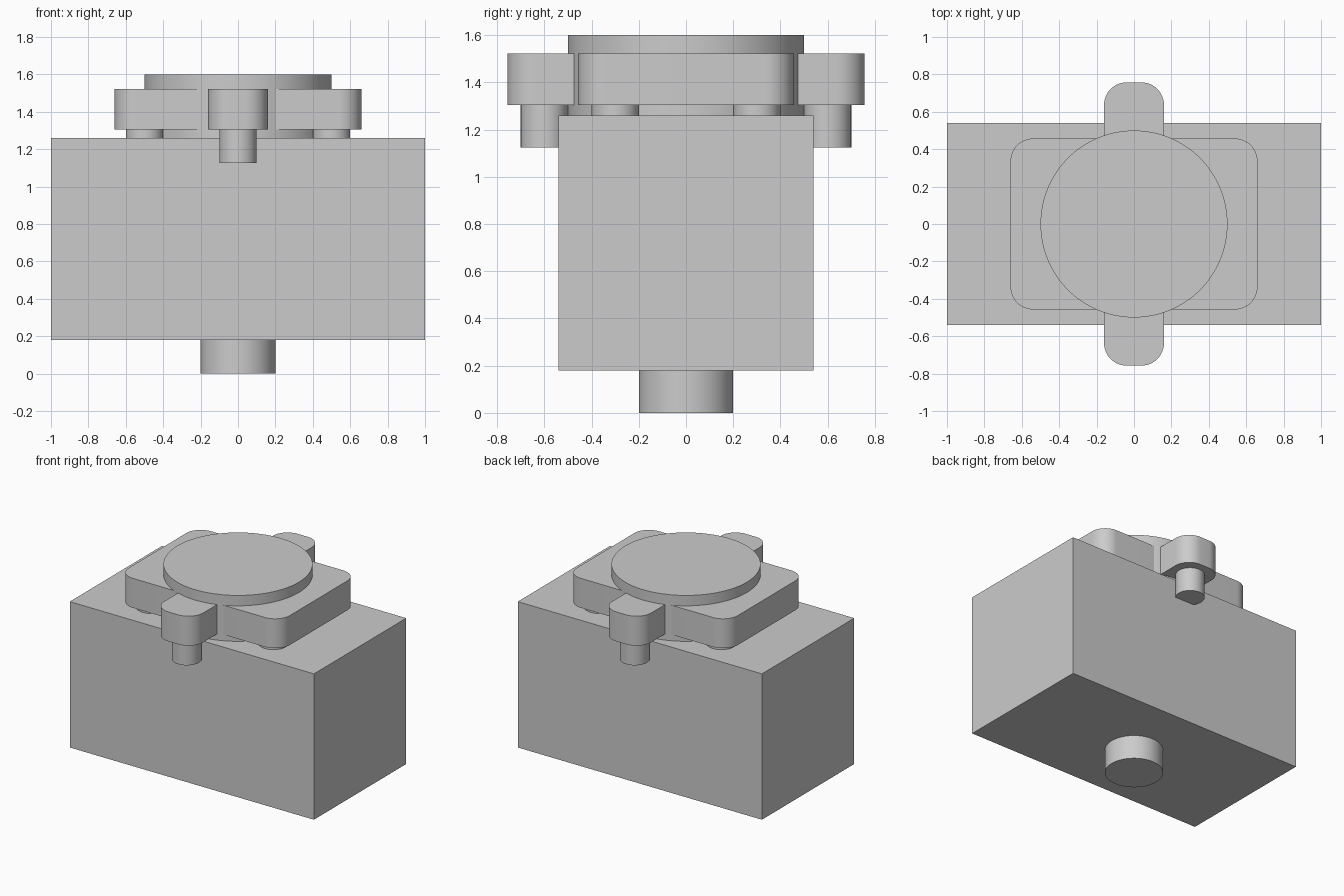
import bpy, bmesh
from math import sin, cos, pi, radians

cube = bpy.data.objects.get("Cube")
if cube:
    bpy.data.objects.remove(cube, do_unlink=True)

grey = bpy.data.materials.new("light_grey")
grey.use_nodes = True
colour = (0.6, 0.6, 0.6, 1)
grey.diffuse_color = colour
for node in grey.node_tree.nodes:
    if node.type == 'BSDF_PRINCIPLED':
        node.inputs["Base Color"].default_value = colour


def extrude(name, outline, bottom, top):
    """Turn a counter-clockwise outline into an upright solid."""
    bm = bmesh.new()
    face = bm.faces.new([bm.verts.new((x, y, bottom)) for x, y in outline])
    result = bmesh.ops.extrude_face_region(bm, geom=[face])
    for v in result["geom"]:
        if isinstance(v, bmesh.types.BMVert):
            v.co.z = top
    bmesh.ops.recalc_face_normals(bm, faces=bm.faces)
    for f in bm.faces:
        f.smooth = True
    mesh = bpy.data.meshes.new(name)
    bm.to_mesh(mesh)
    bm.free()
    mesh.set_sharp_from_angle(angle=radians(30))
    mesh.materials.append(grey)
    obj = bpy.data.objects.new(name, mesh)
    bpy.context.collection.objects.link(obj)
    return obj


def circle(x, y, radius, sides=64):
    return [(x + radius * cos(2 * pi * i / sides),
             y + radius * sin(2 * pi * i / sides)) for i in range(sides)]


def corner(x, y, radius, quarter, steps=12):
    """Quarter arc around a corner centre."""
    angles = [(quarter + i / steps) * pi / 2 for i in range(steps + 1)]
    return [(x + radius * cos(a), y + radius * sin(a)) for a in angles]


def rounded_rectangle(half_x, half_y, radius):
    cx, cy = half_x - radius, half_y - radius
    signs = ((1, 1), (-1, 1), (-1, -1), (1, -1))
    return [p for q, (sx, sy) in enumerate(signs)
            for p in corner(sx * cx, sy * cy, radius, q)]


# Main block and the stem under it
extrude("body_block", [(-1, -0.54), (1, -0.54), (1, 0.54), (-1, 0.54)], 0.18, 1.26)
extrude("bottom_stem", circle(0, 0, 0.2), 0, 0.2)

# Round cap and the plate around it
extrude("round_cap", circle(0, 0, 0.5, 128), 1.24, 1.6)
extrude("rounded_plate", rounded_rectangle(0.66, 0.457, 0.12), 1.305, 1.523)

# Overhanging tabs with pegs, front and back
tab = [(-0.16, 0.465), (0.16, 0.465)]
tab += corner(0.04, 0.637, 0.12, 0) + corner(-0.04, 0.637, 0.12, 1)
for side, s in (("back", 1), ("front", -1)):
    extrude(side + "_tab", [(s * x, s * y) for x, y in tab], 1.305, 1.523)
    extrude(side + "_tab_peg", circle(0, s * 0.6, 0.1), 1.125, 1.33)
    # Short posts holding up the plate corners
    for hand, t in (("left", 1), ("right", -1)):
        extrude(f"{side}_{hand}_post", circle(t * 0.5, s * 0.3, 0.1), 1.24, 1.33)
